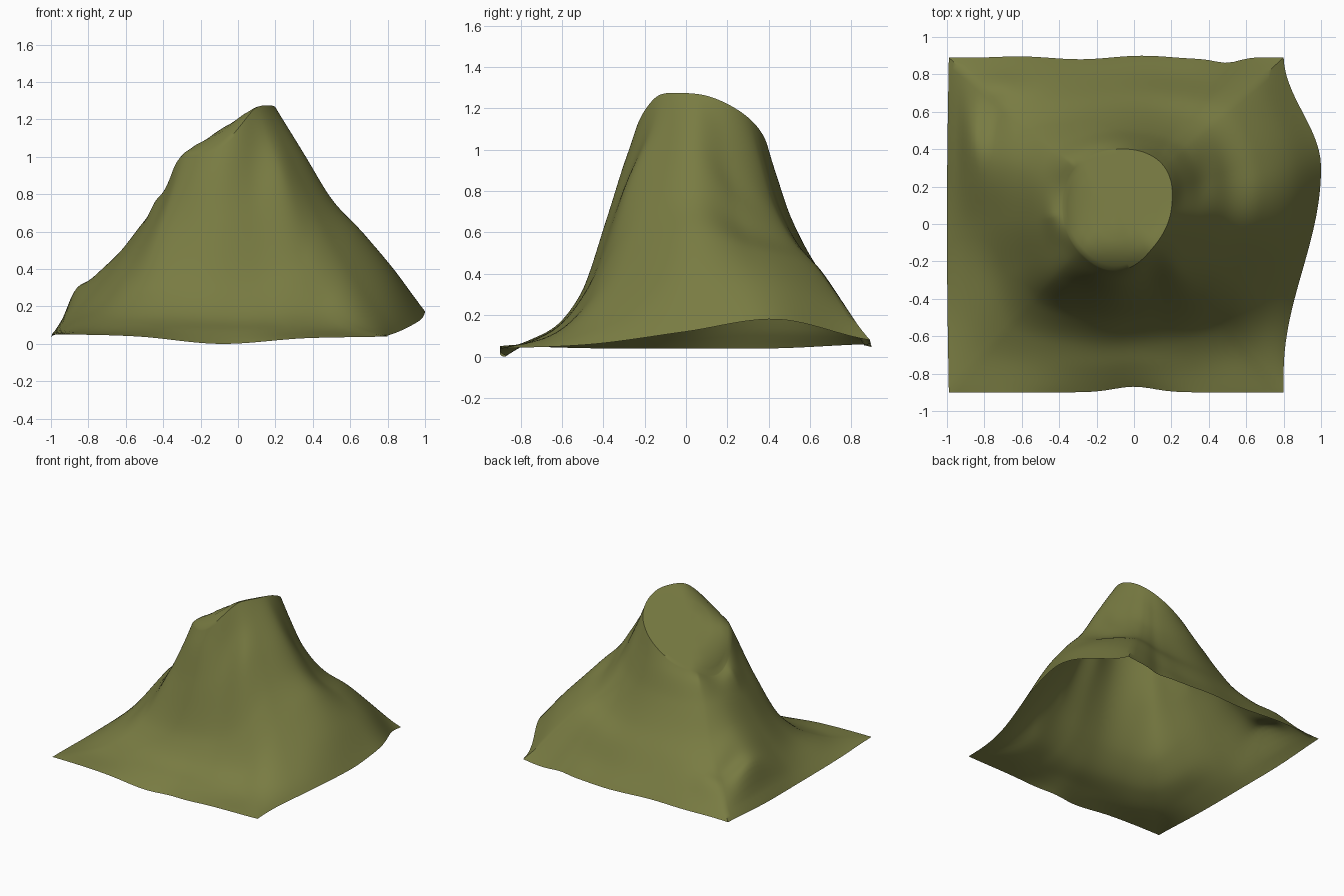
import bpy, bmesh, math

if "Cube" in bpy.data.objects:
    bpy.data.objects.remove(bpy.data.objects["Cube"])

N_SIDE = 40                      # segments along each edge of the square base
CX, CY = -0.09, 0.08             # middle of the summit
T = [0, 0.08, 0.2, 0.4, 0.6, 0.8, 1]

# Slope heights from rim to base edge; 4 stations per side, counter-clockwise from front right
SLOPES = [
    [1.08, .88, .44, .18, .08, .04], [1.15, .97, .66, .42, .22, .06],
    [1.17, 1.02, .76, .59, .39, .12], [1.07, .88, .63, .51, .37, .18],
    [.98, .76, .56, .44, .28, .08], [.90, .70, .49, .35, .18, .05],
    [.85, .68, .48, .33, .18, .05], [.80, .65, .45, .31, .18, .06],
    [.80, .66, .45, .31, .20, .06], [.80, .66, .50, .38, .26, .04],
    [.78, .63, .44, .29, .16, .04], [.78, .60, .35, .19, .11, .04],
    [.84, .61, .28, .13, .07, .05], [.88, .62, .28, .13, .07, .04],
    [.92, .67, .30, .14, .07, .00], [.97, .72, .32, .14, .07, .03],
]
# Summit radius every 45 degrees from +x
RIM = [.29, .34, .32, .31, .29, .30, .33, .28]


def loop_interp(vals, u):
    """Smooth interpolation round a closed list."""
    i = math.floor(u)
    f = u - i
    a, b, c, d = (vals[(i + k) % len(vals)] for k in (-1, 0, 1, 2))
    return b + 0.5 * f * (c - a + f * (2*a - 5*b + 4*c - d + f * (3*(b - c) + d - a)))


def profile(hs, t):
    """Monotone cubic through the heights at the T stations."""
    t = min(t, 1)
    d = [(hs[k + 1] - hs[k]) / (T[k + 1] - T[k]) for k in range(len(T) - 1)]
    m = [d[0]] + [2*p*q / (p + q) if p * q > 0 else 0 for p, q in zip(d, d[1:])] + [d[-1]]
    k = max(i for i in range(len(T) - 1) if t >= T[i])
    h = T[k + 1] - T[k]
    s = (t - T[k]) / h
    return ((2*s**3 - 3*s*s + 1) * hs[k] + (s**3 - 2*s*s + s) * h * m[k]
            + (3*s*s - 2*s**3) * hs[k + 1] + (s**3 - s*s) * h * m[k + 1])


def summit_z(x, y):
    """Tilted flat summit, rolled over at the front and left, softly capped."""
    z = 1.28 + 0.64 * (x - 0.13) - 0.42 * (y + 0.05) - 4 * min(0, y + 0.05) ** 2
    z -= 8 * min(0, x + 0.27) ** 2
    return z if z < 1.24 else 1.24 + 0.04 * math.tanh((z - 1.24) / 0.04)


def base_point(u):
    """Outline of the base; u runs 0..16, four per side."""
    side, f = int(u // 4), (u % 4) / 4
    if side == 0:
        y = -0.9 + 1.79 * f
        q = (y - 0.3) / (0.6 if y > 0.3 else 1.1)
        return 0.8 + 0.2 * (0.5 + 0.5 * math.cos(math.pi * max(-1, min(1, q)))), y
    if side == 1:
        x = 0.8 - 1.79 * f
        wave = 0.01 * math.sin(9 * x + 1.12) * math.sin(math.pi * f)
        return x, 0.89 + wave - 0.025 * math.exp(-((x - .5) / .09) ** 2)
    if side == 2:
        return -0.99 - 0.01 * math.sin(math.pi * f), 0.89 - 1.79 * f
    x = -0.99 + 1.79 * f
    return x, -0.9 + 0.03 * math.exp(-(x / 0.15) ** 2)


def lumps(x, y):
    """Soft folds on the flanks."""
    z = 0.03 * math.exp(-((x + .86) / .04) ** 2 - ((y - .45) / .14) ** 2)
    z -= 0.05 * math.exp(-((x + .945) / .035) ** 2 - ((y - .45) / .25) ** 2)
    z += 0.03 * math.exp(-((x + .72) / .12) ** 2 - ((y - .74) / .07) ** 2)
    z -= 0.025 * math.exp(-((x + .75) / .06) ** 2 - ((y - .52) / .15) ** 2)
    z -= 0.03 * math.exp(-((x - .36) / .06) ** 2 - ((y - .22) / .12) ** 2)
    return z + 0.005 * math.sin(9 * x + 2 * y) * math.sin(8 * y - 3 * x)


# Plan layout: a ray from the rim to the base edge for every station
n = 4 * N_SIDE
rays = []
for j in range(n):
    bx, by = base_point(16 * j / n)
    ang = math.atan2(by - CY, bx - CX)
    r = loop_interp(RIM, (ang / (math.pi / 4)) % 8)
    rays.append((CX + r * math.cos(ang), CY + r * math.sin(ang), bx, by))
length = [math.hypot(r[2] - CX, r[3] - CY) for r in rays]

# Smoothed ray length keeps the upper slopes round although the base is square
W = 14
weights = [0.5 + 0.5 * math.cos(math.pi * k / W) for k in range(-W, W + 1)]
smooth = [sum(w * length[(j + k) % n] for w, k in zip(weights, range(-W, W + 1))) / sum(weights)
          for j in range(n)]

# Hill: one open sheet made of rings from summit to base
ts = [(k / 40) ** 1.3 for k in range(41)]
inner = [0.25, 0.5, 0.75, 0.92]
bm = bmesh.new()
rings = [[] for _ in range(len(inner) + len(ts))]
for j, (rx, ry, bx, by) in enumerate(rays):
    for k, s in enumerate(inner):
        x, y = CX + s * (rx - CX), CY + s * (ry - CY)
        rings[k].append(bm.verts.new((x, y, summit_z(x, y))))
    top = summit_z(rx, ry)
    hs = [top] + [loop_interp([row[c] for row in SLOPES], 16 * j / n) for c in range(6)]
    hs[1] = min(hs[1], top - 0.04)
    for k, t in enumerate(ts):
        x, y = rx + t * (bx - rx), ry + t * (by - ry)
        fade = math.sin(math.pi * t) ** 0.5 if 0 < t < 1 else 0
        q = t * (1 + (1 - t ** 3) * (length[j] / smooth[j] - 1) * 1.3)
        z = max(0, profile(hs, q) + lumps(x, y) * fade)
        rings[len(inner) + k].append(bm.verts.new((x, y, z)))

centre = bm.verts.new((CX, CY, summit_z(CX, CY)))
for j in range(n):
    i = (j + 1) % n
    bm.faces.new((centre, rings[0][j], rings[0][i]))
    for a, b in zip(rings, rings[1:]):
        bm.faces.new((a[j], b[j], b[i], a[i]))

mesh = bpy.data.meshes.new("hill")
bm.to_mesh(mesh)
bm.free()
hill = bpy.data.objects.new("hill", mesh)
bpy.context.collection.objects.link(hill)

mat = bpy.data.materials.new("olive green")
mat.diffuse_color = (0.19, 0.20, 0.055, 1)
mat.use_nodes = True
mat.node_tree.nodes["Principled BSDF"].inputs["Base Color"].default_value = mat.diffuse_color
mesh.materials.append(mat)

bpy.context.view_layer.objects.active = hill
hill.select_set(True)
bpy.ops.object.shade_smooth_by_angle(angle=math.radians(40))
